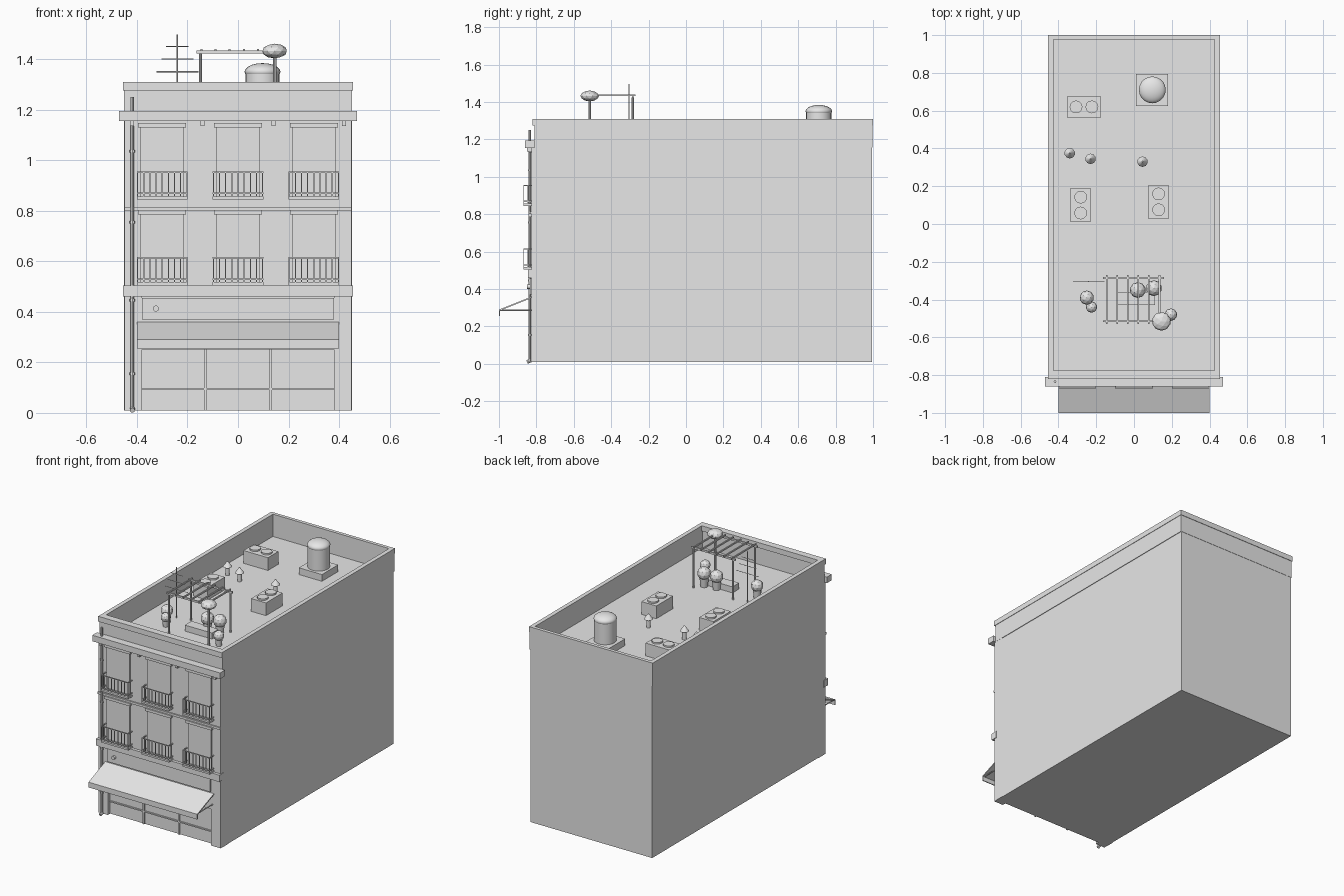
import bpy, math
from mathutils import Vector

if "Cube" in bpy.data.objects:
    bpy.data.objects.remove(bpy.data.objects["Cube"])

grey = bpy.data.materials.new("plain grey")
grey.use_nodes = True
grey.diffuse_color = (0.8, 0.8, 0.8, 1)
grey.node_tree.nodes["Principled BSDF"].inputs["Base Color"].default_value = (0.8, 0.8, 0.8, 1)


def finish(name, smooth=False):
    ob = bpy.context.object
    ob.name = name
    ob.data.materials.clear()
    ob.data.materials.append(grey)
    if smooth:
        bpy.ops.object.shade_smooth_by_angle(angle=math.radians(40))
    return ob


def box(name, x0, x1, y0, y1, z0, z1):
    bpy.ops.mesh.primitive_cube_add(size=1, location=((x0 + x1) / 2, (y0 + y1) / 2, (z0 + z1) / 2))
    bpy.context.object.scale = (x1 - x0, y1 - y0, z1 - z0)
    bpy.ops.object.transform_apply(location=False, rotation=False, scale=True)
    return finish(name)


def rod(name, a, b, r, sides=8, r2=None):
    a, b = Vector(a), Vector(b)
    d = b - a
    bpy.ops.mesh.primitive_cone_add(vertices=sides, radius1=r, radius2=r if r2 is None else r2,
                                    depth=d.length, location=(a + b) / 2,
                                    rotation=d.to_track_quat('Z', 'Y').to_euler())
    return finish(name, sides > 6)


def blob(name, loc, r, squash=1.0):
    bpy.ops.mesh.primitive_ico_sphere_add(subdivisions=2, radius=r, location=loc)
    bpy.context.object.scale.z = squash
    return finish(name)


def prism(name, profile, x0, x1):
    # extrude a (y, z) profile along x
    n = len(profile)
    verts = [(x, y, z) for x in (x0, x1) for y, z in profile]
    faces = [tuple(range(n))[::-1], tuple(range(n, 2 * n))]
    faces += [(i, (i + 1) % n, n + (i + 1) % n, n + i) for i in range(n)]
    me = bpy.data.meshes.new(name)
    me.from_pydata(verts, [], faces)
    ob = bpy.data.objects.new(name, me)
    bpy.context.collection.objects.link(ob)
    me.materials.append(grey)
    return ob


ROOF = 1.16

# Main block and facade layers
box("main_block", -0.448, 0.448, -0.80, 0.995, 0.01, ROOF)
box("upper_facade", -0.45, 0.45, -0.825, -0.80, 0.46, ROOF)
for s in (-1, 1):
    x = sorted((s * 0.38, s * 0.45))
    box("shop_pillar", *x, -0.825, -0.80, 0.01, 0.46)
    x = sorted((s * 0.44, s * 0.451))
    box("corner_pilaster", *x, -0.81, -0.745, 0.01, ROOF)

# Parapet wall and coping around the roof
def ring(name, out, inn, front, front_in, back, back_in, z0, z1):
    box(name + "_front", -out, out, front, front_in, z0, z1)
    box(name + "_back", -out, out, back_in, back, z0, z1)
    for s in (-1, 1):
        box(name + "_side", *sorted((s * inn, s * out)), front_in, back_in, z0, z1)

ring("parapet", 0.452, 0.43, -0.81, -0.785, 0.997, 0.98, ROOF - 0.003, 1.275)
ring("coping", 0.455, 0.427, -0.82, -0.775, 1.0, 0.977, 1.275, 1.31)

# Cornices and string course
box("top_cornice", -0.47, 0.47, -0.86, -0.81, 1.155, 1.195)
box("shop_cornice", -0.455, 0.455, -0.845, -0.80, 0.46, 0.505)
box("string_course", -0.45, 0.45, -0.833, -0.82, 0.80, 0.815)
for x in (-0.42, -0.14, 0.14, 0.42):
    box("cornice_bracket", x - 0.008, x + 0.008, -0.85, -0.82, 1.135, 1.155)

# Balconies with doors and lintels
for zb, zl in ((0.505, 0.785), (0.845, 1.13)):
    for xc in (-0.3, 0.0, 0.3):
        box("balcony_door", xc - 0.085, xc + 0.085, -0.832, -0.82, zb + 0.01, zl)
        box("door_lintel", xc - 0.095, xc + 0.095, -0.842, -0.82, zl, zl + 0.018)
        box("balcony_slab", xc - 0.1, xc + 0.1, -0.87, -0.82, zb, zb + 0.012)
        for z in (zb + 0.024, zb + 0.108):
            box("front_rail", xc - 0.1, xc + 0.1, -0.87, -0.865, z - 0.003, z + 0.003)
            for s in (-1, 1):
                x = xc + s * 0.0975
                box("side_rail", x - 0.0025, x + 0.0025, -0.866, -0.82, z - 0.003, z + 0.003)
        for i in range(9):
            x = xc - 0.0975 + i * 0.195 / 8
            box("baluster", x - 0.0022, x + 0.0022, -0.8695, -0.8655, zb + 0.01, zb + 0.108)
        for s in (-1, 1):
            x = xc + s * 0.0975
            box("side_baluster", x - 0.002, x + 0.002, -0.847, -0.843, zb + 0.01, zb + 0.108)

# Shop front, signboard and lamp
box("signboard", -0.38, 0.38, -0.835, -0.80, 0.37, 0.455)
box("shop_head", -0.38, 0.38, -0.82, -0.80, 0.25, 0.37)
for x in (-0.13, 0.13):
    box("shop_mullion", x - 0.005, x + 0.005, -0.81, -0.80, 0.01, 0.25)
box("shop_transom", -0.38, 0.38, -0.808, -0.80, 0.09, 0.098)
rod("sign_lamp", (-0.325, -0.85, 0.413), (-0.325, -0.83, 0.413), 0.012, 12)

# Awning with valance and support arms
prism("awning", [(-0.825, 0.36), (-1.0, 0.29), (-1.0, 0.255), (-0.994, 0.255),
                 (-0.994, 0.284), (-0.825, 0.352)], -0.4, 0.4)
for x in (-0.39, 0.39):
    rod("awning_arm", (x, -0.995, 0.286), (x, -0.82, 0.286), 0.004, 6)

# Drainpipe with clips
rod("drainpipe", (-0.418, -0.835, 0.01), (-0.418, -0.835, 1.25), 0.007)
for z in (0.15, 0.44, 0.75, 1.03):
    rod("pipe_clip", (-0.418, -0.835, z), (-0.418, -0.835, z + 0.01), 0.011)
rod("pipe_foot", (-0.418, -0.83, 0.018), (-0.418, -0.85, 0.01), 0.01)

# Water tank on a plinth
box("tank_plinth", 0.01, 0.18, 0.625, 0.795, ROOF, 1.205)
rod("water_tank", (0.097, 0.71, 1.205), (0.097, 0.71, 1.352), 0.068, 20)
bpy.ops.mesh.primitive_uv_sphere_add(segments=20, ring_count=10, radius=0.071, location=(0.097, 0.71, 1.35))
bpy.context.object.scale.z = 0.48
finish("tank_dome", True)

# Rooftop cooling units with fan discs
for x0, x1, y0, y1 in ((-0.355, -0.175, 0.565, 0.675), (-0.335, -0.23, 0.01, 0.19), (0.075, 0.185, 0.03, 0.205)):
    box("cooling_unit", x0, x1, y0, y1, ROOF, 1.245)
    xc, yc = (x0 + x1) / 2, (y0 + y1) / 2
    wide = x1 - x0 > y1 - y0
    for s in (-0.042, 0.042):
        px, py = (xc + s, yc) if wide else (xc, yc + s)
        rod("fan_disc", (px, py, 1.245), (px, py, 1.255), 0.034, 12)

# Roof vents
for x, y in ((-0.34, 0.375), (-0.23, 0.345), (0.045, 0.33)):
    rod("vent_stem", (x, y, ROOF), (x, y, 1.22), 0.014, 10)
    rod("vent_cap", (x, y, 1.215), (x, y, 1.25), 0.028, 10, 0.003)

# Pergola
for x in (-0.148, 0.145):
    for y in (-0.515, -0.285):
        rod("pergola_post", (x, y, ROOF), (x, y, 1.425), 0.006)
for y in (-0.515, -0.285):
    box("pergola_beam", -0.165, 0.16, y - 0.005, y + 0.005, 1.422, 1.434)
for i in range(6):
    x = -0.145 + i * 0.056
    box("pergola_slat", x - 0.004, x + 0.004, -0.53, -0.27, 1.432, 1.441)

# Bench, potted plants and small tree
box("bench", -0.09, 0.11, -0.43, -0.36, ROOF, 1.2)
for x, y, z, r in ((0.02, -0.35, 1.245, 0.042), (0.105, -0.34, 1.247, 0.042), (0.195, -0.48, 1.225, 0.033),
                   (-0.25, -0.39, 1.24, 0.038), (-0.225, -0.44, 1.22, 0.03)):
    rod("plant_pot", (x, y, ROOF), (x, y, z - r * 0.6), r * 0.55, 10, r * 0.7)
    blob("plant_bush", (x, y, z), r)
rod("tree_trunk", (0.145, -0.515, ROOF), (0.145, -0.515, 1.42), 0.007)
blob("tree_crown", (0.145, -0.515, 1.432), 0.05, 0.58)

# Antenna
rod("antenna_mast", (-0.24, -0.305, ROOF), (-0.24, -0.305, 1.497), 0.0035, 6)
for z, w in ((1.35, 0.083), (1.40, 0.063), (1.45, 0.044)):
    rod("antenna_bar", (-0.24 - w, -0.305, z), (-0.24 + w, -0.305, z), 0.002, 6)
